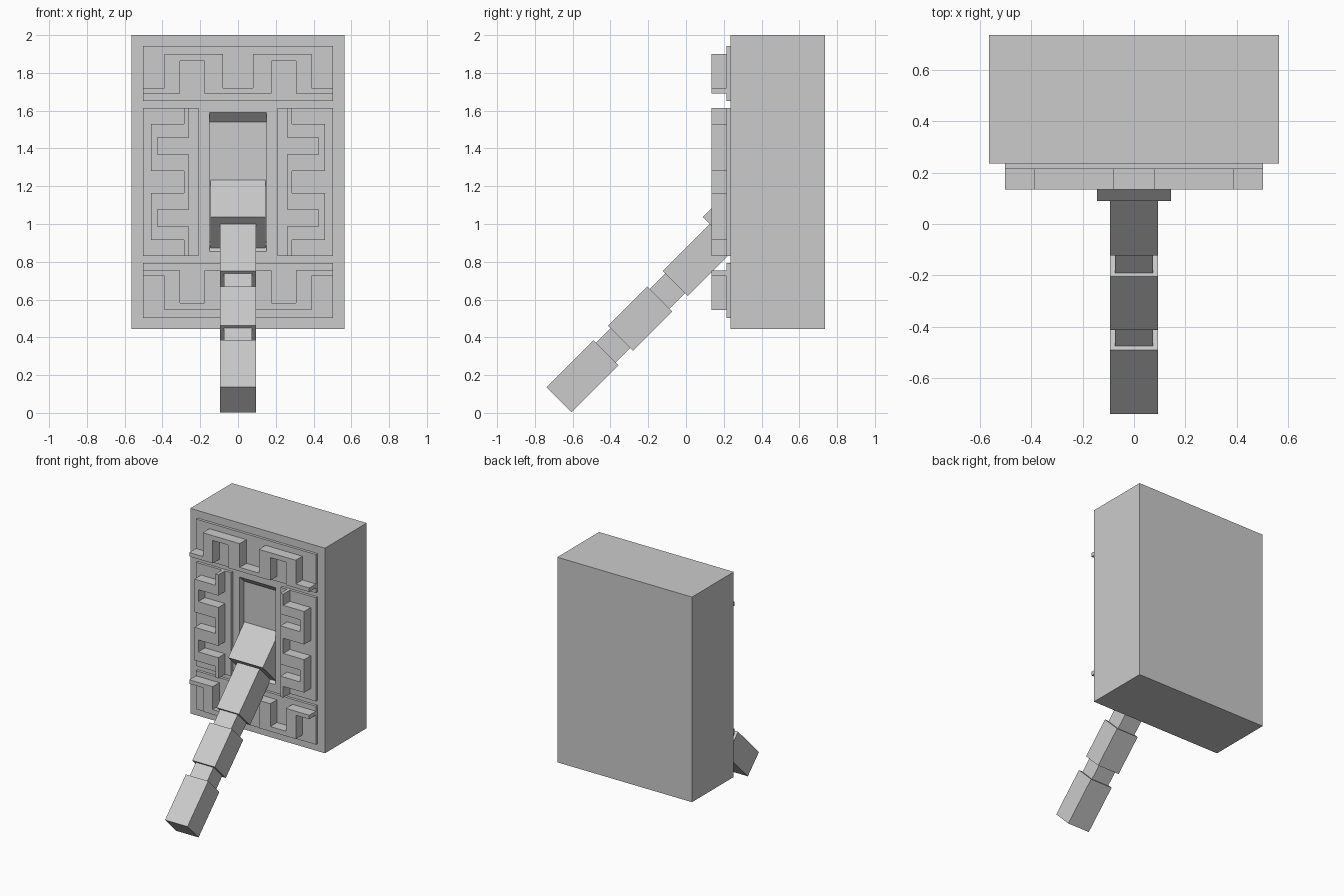
import bpy, bmesh
from math import sqrt
from mathutils import Vector

if "Cube" in bpy.data.objects:
    bpy.data.objects.remove(bpy.data.objects["Cube"])

MID_Z = 1.2225  # mirror height of the front ornament
AXIS_N = 0.525  # offset of the handle axis from the origin


def prism(name, pts, shift):
    """Extrude a closed 3D outline along a vector."""
    bm = bmesh.new()
    face = bm.faces.new([bm.verts.new(p) for p in pts])
    ext = bmesh.ops.extrude_face_region(bm, geom=[face])
    moved = [g for g in ext["geom"] if isinstance(g, bmesh.types.BMVert)]
    bmesh.ops.translate(bm, verts=moved, vec=Vector(shift))
    bmesh.ops.recalc_face_normals(bm, faces=bm.faces)
    me = bpy.data.meshes.new(name)
    bm.to_mesh(me)
    bm.free()
    ob = bpy.data.objects.new(name, me)
    bpy.context.collection.objects.link(ob)
    return ob


def front_plate(name, xz, y0, y1):
    return prism(name, [(x, y0, z) for x, z in xz], (0, y1 - y0, 0))


def rect(x0, x1, z0, z1):
    return [(x0, z0), (x1, z0), (x1, z1), (x0, z1)]


def handle_part(name, t0, t1, half):
    """Square bar along the 45 degree handle axis."""
    s = 1 / sqrt(2)
    yz = [((t - n) * s, (t + n) * s) for t, n in
          ((t0, AXIS_N - half), (t1, AXIS_N - half),
           (t1, AXIS_N + half), (t0, AXIS_N + half))]
    return prism(name, [(-half, y, z) for y, z in yz], (2 * half, 0, 0))


# head block with a shallow bevelled recess
head = front_plate("head", rect(-0.565, 0.565, 0.445, 2.0), 0.235, 0.735)
profile = [(0.185, 0.805), (0.285, 0.905), (0.285, 1.54), (0.185, 1.64)]
cutter = prism("recess_cutter", [(-0.15, y, z) for y, z in profile], (0.3, 0, 0))
cutter.hide_render = True
cutter.hide_viewport = True
cut = head.modifiers.new("recess", "BOOLEAN")
cut.operation = "DIFFERENCE"
cut.solver = "EXACT"
cut.object = cutter

# top and bottom ornament: right half of the outline, mirrored across x
outer = [(0.08, 1.72), (0.08, 1.90), (0.39, 1.90), (0.39, 1.72), (0.503, 1.72)]
inner = [(0.503, 1.69), (0.307, 1.69), (0.307, 1.863), (0.177, 1.863), (0.177, 1.69)]
half = outer + inner
key = half + [(-x, z) for x, z in reversed(half)]
panel = rect(-0.503, 0.503, 1.652, 1.943)
for name, flip in (("top", False), ("bottom", True)):
    def place(pts):
        return [(x, 2 * MID_Z - z if flip else z) for x, z in pts]
    front_plate(name + "_panel", place(panel), 0.215, 0.24)
    front_plate(name + "_key_pattern", place(key), 0.135, 0.22)

# side ornament: upper half of the outline, mirrored across the middle height
outer = [(0.46, 1.167), (0.285, 1.167), (0.285, 1.28), (0.46, 1.28),
         (0.46, 1.53), (0.285, 1.53), (0.285, 1.615)]
outer = [(0.285, MID_Z)] + outer[2:]
inner = [(0.26, 1.615), (0.26, 1.458), (0.427, 1.458), (0.427, 1.368),
         (0.26, 1.368)]
half = outer[1:] + inner
key = half + [(x, 2 * MID_Z - z) for x, z in reversed(half)]
panel = rect(0.208, 0.503, 0.83, 1.615)
for name, side in (("left", -1), ("right", 1)):
    front_plate(name + "_panel", [(side * x, z) for x, z in panel], 0.215, 0.24)
    front_plate(name + "_key_pattern", [(side * x, z) for x, z in key], 0.135, 0.22)

# angled handle: socket, three grips and two necks
handle_part("handle_socket", 0.796, 1.08, 0.145)
for i, (t0, t1) in enumerate(((-0.427, -0.074), (0.035, 0.329), (0.445, 0.80))):
    handle_part(f"handle_grip_{i + 1}", t0, t1, 0.094)
for i, (t0, t1) in enumerate(((-0.08, 0.04), (0.32, 0.45))):
    handle_part(f"handle_neck_{i + 1}", t0, t1, 0.074)
